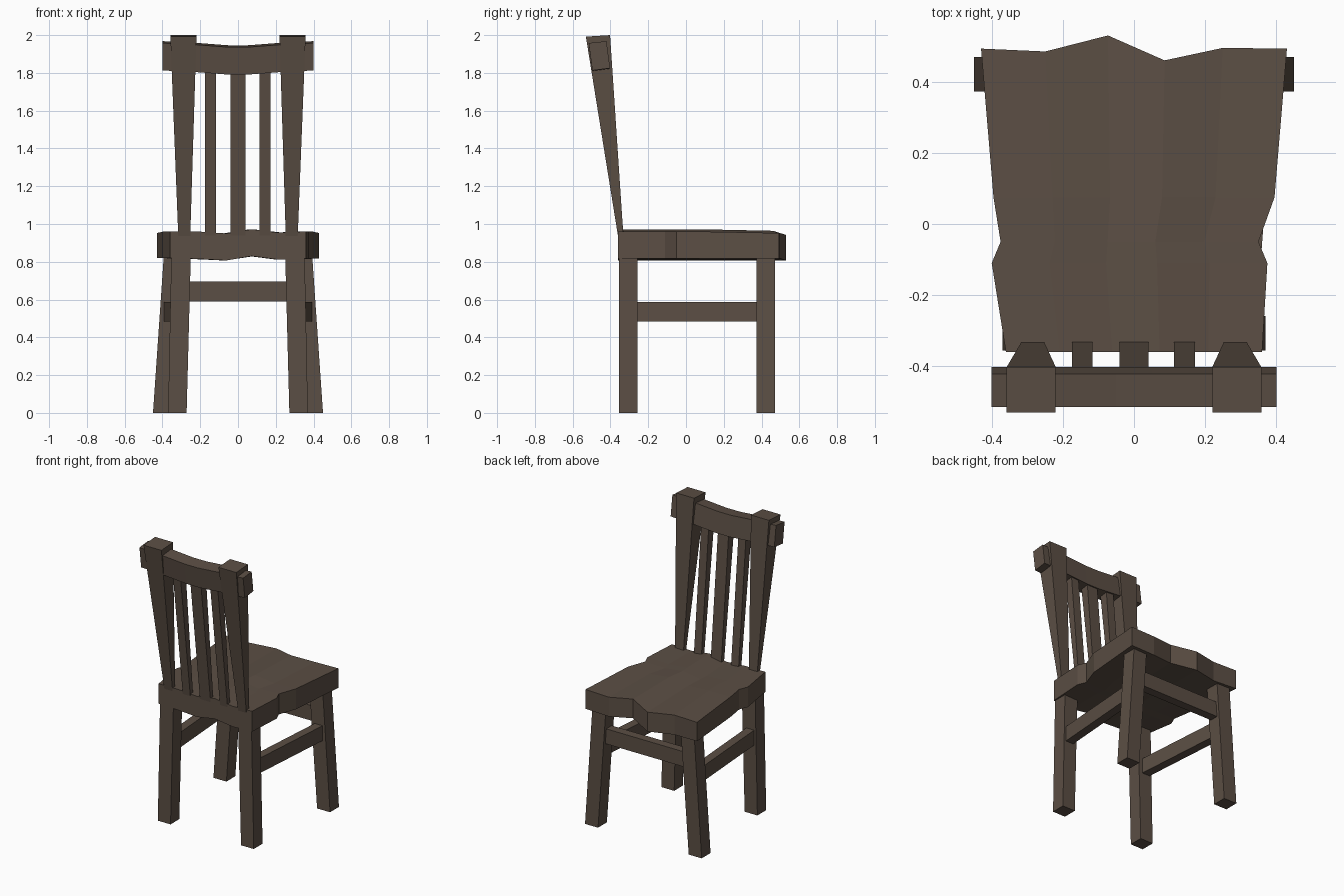
import bpy, bmesh

if "Cube" in bpy.data.objects:
    bpy.data.objects.remove(bpy.data.objects["Cube"])

wood = bpy.data.materials.new("dark brown wood")
wood.diffuse_color = (0.105, 0.077, 0.058, 1)
wood.use_nodes = True
wood.node_tree.nodes["Principled BSDF"].inputs["Base Color"].default_value = wood.diffuse_color


def finish(name, bm):
    bmesh.ops.recalc_face_normals(bm, faces=bm.faces)
    me = bpy.data.meshes.new(name)
    bm.to_mesh(me)
    bm.free()
    me.materials.append(wood)
    ob = bpy.data.objects.new(name, me)
    bpy.context.collection.objects.link(ob)
    return ob


def loft(name, rings):
    """Skin a list of equal-length point rings and cap both ends."""
    bm = bmesh.new()
    vs = [[bm.verts.new(p) for p in r] for r in rings]
    n = len(vs[0])
    for a, b in zip(vs, vs[1:]):
        for i in range(n):
            j = (i + 1) % n
            bm.faces.new((a[i], a[j], b[j], b[i]))
    bm.faces.new(vs[0])
    bm.faces.new(vs[-1])
    return finish(name, bm)


def rect(x0, x1, y0, y1, z0, z1=None):
    """Horizontal rectangle; z0 at the y0 edge, z1 at the y1 edge."""
    z1 = z0 if z1 is None else z1
    return [(x0, y0, z0), (x1, y0, z0), (x1, y1, z1), (x0, y1, z1)]


def mirrored(s, x0, x1):
    return sorted((s * x0, s * x1))


# Seat: worn slab, a grid with uneven outline and slightly wavy top
cols = [-1, -0.58, -0.17, 0.2, 0.58, 1]
top = [0.96, 0.96, 0.95, 0.972, 0.955, 0.96]
bottom = [0.82, 0.815, 0.807, 0.83, 0.812, 0.817]
front_y = [0.493, 0.485, 0.53, 0.46, 0.495, 0.493]
rows = [(-0.36, -0.36, 0.36), (-0.11, -0.4, 0.375), (-0.05, -0.375, 0.35),
        (0.075, -0.395, 0.395), (None, -0.43, 0.43)]
rings = []
for c in range(6):
    up, low = [], []
    for y, xl, xr in rows:
        t = (cols[c] + 1) / 2
        x = xl + (xr - xl) * t
        yy = front_y[c] if y is None else y
        drop = 0.008 if y is None else 0
        up.append((x, yy, top[c] - drop))
        low.append((x, yy, bottom[c]))
    rings.append((up, low))
bm = bmesh.new()
U = [[bm.verts.new(p) for p in r[0]] for r in rings]
L = [[bm.verts.new(p) for p in r[1]] for r in rings]
for i in range(5):
    for j in range(4):
        bm.faces.new((U[i][j], U[i + 1][j], U[i + 1][j + 1], U[i][j + 1]))
        bm.faces.new((L[i][j], L[i][j + 1], L[i + 1][j + 1], L[i + 1][j]))
    for j in (0, 4):
        bm.faces.new((U[i][j], U[i + 1][j], L[i + 1][j], L[i][j]))
for j in range(4):
    for i in (0, 5):
        bm.faces.new((U[i][j], U[i][j + 1], L[i][j + 1], L[i][j]))
finish("seat", bm)

for s, side in ((-1, "left"), (1, "right")):
    # Splayed legs
    loft(f"{side}_backrest_leg", [
        rect(*mirrored(s, 0.272, 0.37), -0.355, -0.258, 0),
        rect(*mirrored(s, 0.25, 0.353), -0.355, -0.258, 0.83)])
    loft(f"{side}_open_side_leg", [
        rect(*mirrored(s, 0.35, 0.45), 0.372, 0.47, 0),
        rect(*mirrored(s, 0.29, 0.393), 0.372, 0.47, 0.83)])
    # Side stretcher between the legs
    loft(f"{side}_stretcher", [
        [(s * (x + dx), y, z) for dx, z in
         ((-0.03, 0.483), (0.03, 0.483), (0.03, 0.588), (-0.03, 0.588))]
        for x, y in ((0.312, -0.3), (0.365, 0.42))])
    # Flared, leaning backrest post
    loft(f"{side}_post", [
        rect(*mirrored(s, 0.253, 0.316), -0.359, -0.331, 0.93),
        rect(*mirrored(s, 0.22, 0.358), -0.53, -0.402, 1.992, 2.0)])

# Cross stretcher
loft("cross_stretcher", [
    [(x, y, z) for y, z in
     ((0.39, 0.59), (0.45, 0.59), (0.45, 0.695), (0.39, 0.695))]
    for x in (-0.33, 0.33)])

# Slats
for name, x, w in (("left_slat", -0.145, 0.029), ("middle_slat", 0, 0.041),
                   ("right_slat", 0.142, 0.029)):
    loft(name, [rect(x - w, x + w, -0.359, -0.329, 0.93),
                rect(x - w, x + w, -0.475, -0.415, 1.86)])

# Sagging top rail
loft("top_rail", [
    [(x, -0.515, 1.958 - d), (x, -0.421, 1.968 - d),
     (x, -0.402, 1.825 - d), (x, -0.496, 1.813 - d)]
    for x, d in ((-0.4, 0), (-0.22, 0.009), (-0.05, 0.022), (0.05, 0.022),
                 (0.22, 0.009), (0.4, 0))])
